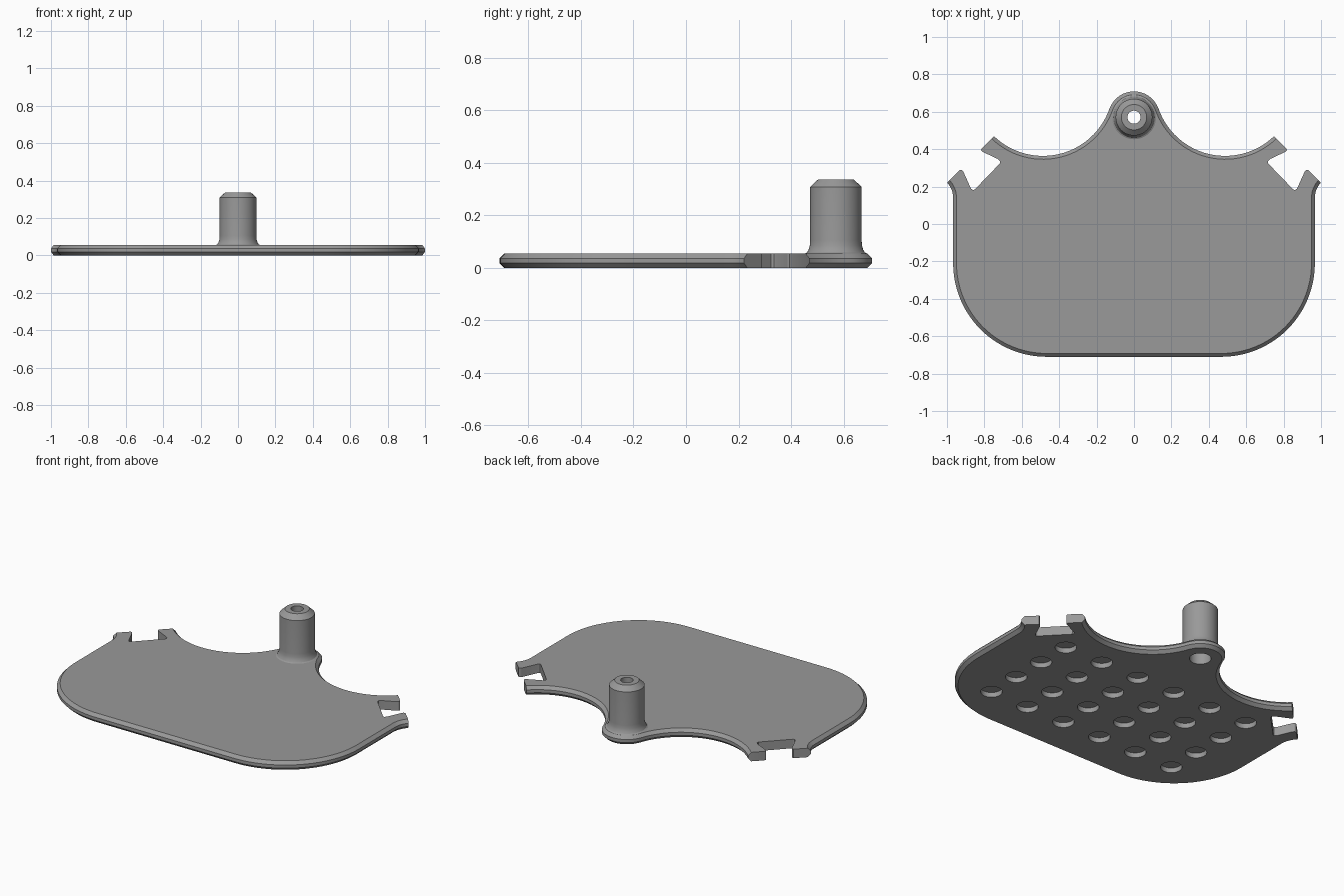
import bpy, bmesh
from math import sin, cos, pi, radians
from mathutils import Vector

cube = bpy.data.objects.get("Cube")
if cube:
    bpy.data.objects.remove(cube)

THICK, CHAMFER = 0.055, 0.018
POST_Y, BORE, POCKET_DEPTH = 0.571, 0.06, 0.03

grey = bpy.data.materials.new("plain grey")
grey.use_nodes = True
grey.diffuse_color = (0.32, 0.32, 0.32, 1)
grey.node_tree.nodes["Principled BSDF"].inputs["Base Color"].default_value = grey.diffuse_color


def arc(cx, cy, r, start, end, n):
    angles = [radians(start + (end - start) * i / n) for i in range(n + 1)]
    return [(cx + r * cos(a), cy + r * sin(a)) for a in angles]


def circle(cx, cy, r, n):
    return arc(cx, cy, r, 0, 360, n)[:-1]


def mirrored(points):
    return [(-x, y) for x, y in reversed(points)]


def inset(points, square):
    """Offset a counterclockwise outline inward, except edges between square points."""
    normals, dists = [], []
    for i, p in enumerate(points):
        q = points[(i + 1) % len(points)]
        along = (Vector(q) - Vector(p)).normalized()
        normals.append(Vector((-along.y, along.x)))
        dists.append(0 if p in square and q in square else CHAMFER)
    result = []
    for i, (x, y) in enumerate(points):
        a, b, da, db = normals[i - 1], normals[i], dists[i - 1], dists[i]
        det = a.x * b.y - a.y * b.x
        if abs(det) < 0.001:
            dx, dy = b * db
        else:
            dx, dy = (da * b.y - db * a.y) / det, (db * a.x - da * b.x) / det
        result.append((x + dx, y + dy))
    return result


def add_ring(bm, points, z):
    return [bm.verts.new((x, y, z)) for x, y in points]


def bridge(bm, low, high, inward=False):
    for i in range(len(low)):
        j = (i + 1) % len(low)
        quad = (low[i], low[j], high[j], high[i])
        bm.faces.new(quad[::-1] if inward else quad)


def fill(bm, rings, up):
    """Fill a flat face bounded by an outer ring, with holes at the other rings."""
    edges = []
    for ring in rings:
        for i, v in enumerate(ring):
            edges.append(bm.edges.get((ring[i - 1], v)) or bm.edges.new((ring[i - 1], v)))
    made = bmesh.ops.triangle_fill(bm, edges=edges, use_beauty=True, normal=(0, 0, up))
    for face in made["geom"]:
        if isinstance(face, bmesh.types.BMFace):
            face.normal_update()
            if face.normal.z * up < 0:
                face.normal_flip()


def make_object(name, bm):
    mesh = bpy.data.meshes.new(name)
    bm.to_mesh(mesh)
    bm.free()
    mesh.materials.append(grey)
    obj = bpy.data.objects.new(name, mesh)
    bpy.context.collection.objects.link(obj)
    bpy.ops.object.select_all(action='DESELECT')
    obj.select_set(True)
    bpy.context.view_layer.objects.active = obj
    bpy.ops.object.shade_smooth_by_angle(angle=radians(25))


# Plate outline: rounded front corner, flared side, clip slot, scooped back, round boss
corner = arc(0.467, -0.21, 0.5, -90, 0, 24)
flare = arc(1.086, 0.14, 0.119, 180, 137, 6)
slot = [(0.929, 0.29), (0.919, 0.287), (0.912, 0.279), (0.872, 0.19), (0.862, 0.181),
        (0.852, 0.184), (0.717, 0.324), (0.716, 0.336), (0.727, 0.347), (0.812, 0.387),
        (0.818, 0.395), (0.811, 0.408)]
scoop = arc(0.487, 0.741, 0.377, -45.97, -160.8, 28)
boss = arc(0, POST_Y, 0.138, 19.2, 90, 14)[1:]
half = corner + flare + slot + scoop + boss
outline = half + mirrored(half)[1:]
clip = [flare[-1]] + slot + [scoop[0]]
small = inset(outline, set(clip + mirrored(clip)))

# Plate rim with chamfers above and below
bm = bmesh.new()
rims = [add_ring(bm, loop, z) for loop, z in
        zip((small, outline, outline, small), (0, CHAMFER, THICK - CHAMFER, THICK))]
for low, high in zip(rims, rims[1:]):
    bridge(bm, low, high)

# Bore through the plate under the post
bore = [add_ring(bm, circle(0, POST_Y, BORE, 48), z) for z in (0, THICK)]
bridge(bm, *bore, inward=True)

# Rows of shallow round pockets in the underside
holes = [bore[0]]
for row in range(4):
    for col in range(6):
        shape = circle((col - 2.5) * 0.26, 0.187 - row * 0.2135, BORE, 32)
        mouth, roof = add_ring(bm, shape, 0), add_ring(bm, shape, POCKET_DEPTH)
        bridge(bm, mouth, roof, inward=True)
        bm.faces.new(roof[::-1])
        holes.append(mouth)
fill(bm, [rims[0]] + holes, -1)
fill(bm, [rims[-1], bore[1]], 1)
make_object("base_plate", bm)

# Hollow post: filleted foot, chamfered top, stepped bore
profile = [(0.118 - 0.02 * sin(t * pi / 8), THICK + 0.05 * (1 - cos(t * pi / 8))) for t in range(5)]
profile += [(0.098, 0.309), (0.068, 0.337), (0.035, 0.337), (0.035, 0.27),
            (BORE, 0.27), (BORE, 0.05), (0.118, 0.05)]
bm = bmesh.new()
ring = [bm.verts.new((r, POST_Y, z)) for r, z in profile]
edges = [bm.edges.new((ring[i - 1], ring[i])) for i in range(len(ring))]
bmesh.ops.spin(bm, geom=ring + edges, cent=(0, POST_Y, 0), axis=(0, 0, 1),
               angle=2 * pi, steps=48, use_merge=True)
bmesh.ops.remove_doubles(bm, verts=bm.verts, dist=0.0001)
bmesh.ops.recalc_face_normals(bm, faces=bm.faces)
make_object("hollow_post", bm)
